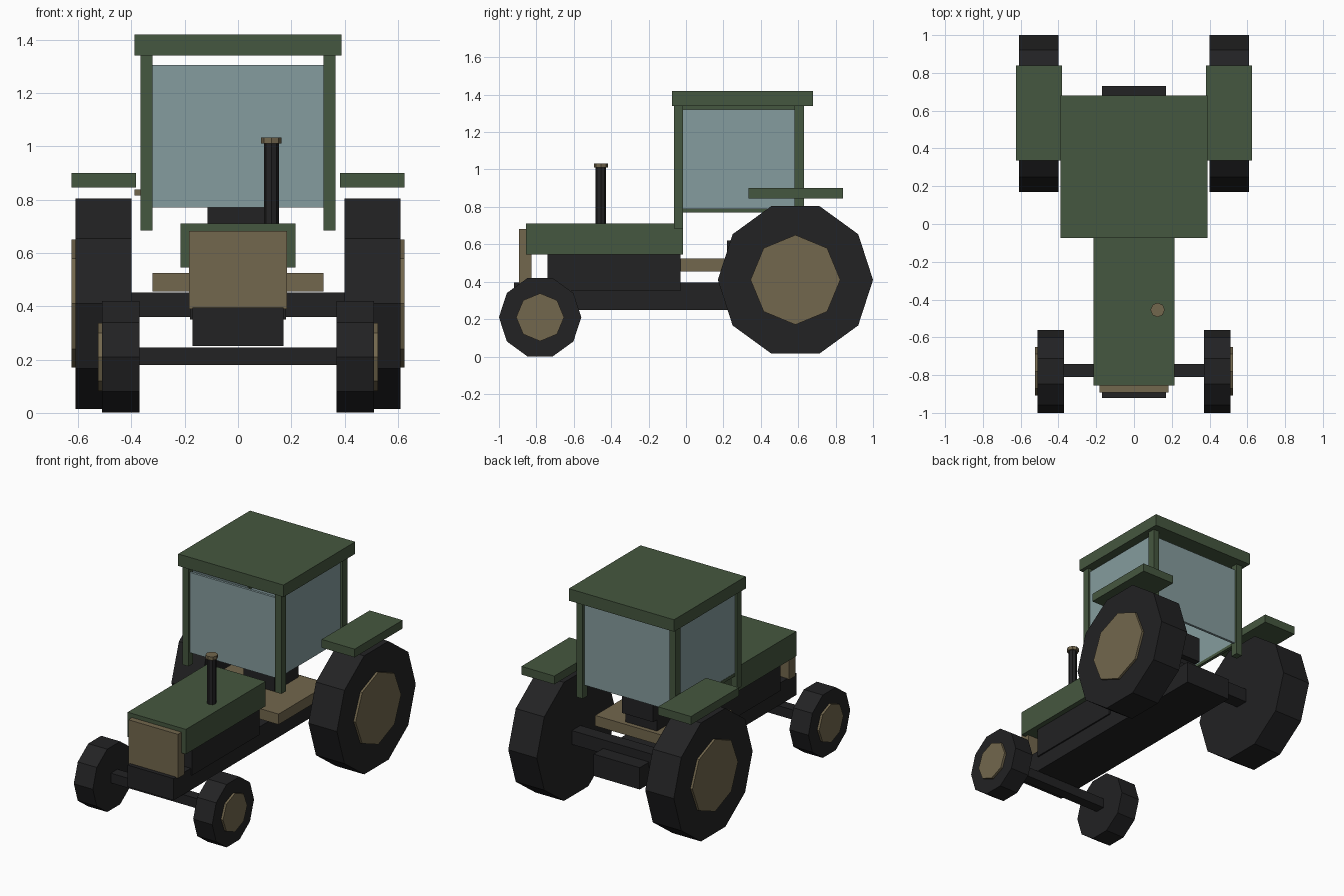
import bpy, bmesh, math
from mathutils import Vector

old = bpy.data.objects.get("Cube")
if old:
    bpy.data.objects.remove(old, do_unlink=True)


def material(name, rgb):
    m = bpy.data.materials.new(name)
    m.use_nodes = True
    m.diffuse_color = (*rgb, 1)
    bsdf = next(n for n in m.node_tree.nodes if n.type == 'BSDF_PRINCIPLED')
    bsdf.inputs["Base Color"].default_value = (*rgb, 1)
    return m


GREEN = material("body green", (0.06, 0.095, 0.05))
DARK = material("dark rubber", (0.016, 0.016, 0.017))
TAN = material("trim tan", (0.17, 0.136, 0.075))
GLASS = material("window blue", (0.235, 0.332, 0.342))


def finish(name, bm, mat):
    bmesh.ops.recalc_face_normals(bm, faces=bm.faces)
    mesh = bpy.data.meshes.new(name)
    bm.to_mesh(mesh)
    bm.free()
    mesh.materials.append(mat)
    obj = bpy.data.objects.new(name, mesh)
    bpy.context.collection.objects.link(obj)
    return obj


def box(name, mat, x, y, z):
    """Box from (min, max) ranges on each axis."""
    bm = bmesh.new()
    bmesh.ops.create_cube(bm, size=1)
    for v in bm.verts:
        v.co = [lo + (c + 0.5) * (hi - lo) for c, (lo, hi) in zip(v.co, (x, y, z))]
    return finish(name, bm, mat)


def prism(name, mat, start, offset, radius, sides):
    """Regular prism from start along offset (x or z axis)."""
    bm = bmesh.new()
    ring = []
    for i in range(sides):
        a = math.tau * i / sides
        c, s = radius * math.cos(a), radius * math.sin(a)
        local = (0, c, s) if offset[0] else (c, s, 0)
        ring.append(bm.verts.new(Vector(start) + Vector(local)))
    face = bm.faces.new(ring)
    new = bmesh.ops.extrude_face_region(bm, geom=[face], use_keep_orig=True)["geom"]
    tops = [g for g in new if isinstance(g, bmesh.types.BMVert)]
    bmesh.ops.translate(bm, verts=tops, vec=offset)
    return finish(name, bm, mat)


# Chassis, engine and axles
box("chassis", DARK, (-0.17, 0.17), (-0.92, 0.73), (0.25, 0.395))
box("engine_block", DARK, (-0.18, 0.18), (-0.74, -0.03), (0.35, 0.56))
box("front_axle", DARK, (-0.4, 0.4), (-0.81, -0.74), (0.18, 0.245))
box("rear_axle", DARK, (-0.43, 0.43), (0.54, 0.63), (0.36, 0.452))

# Hood, grille and exhaust
box("hood", GREEN, (-0.215, 0.215), (-0.855, -0.015), (0.545, 0.71))
box("grille", TAN, (-0.183, 0.183), (-0.893, -0.825), (0.39, 0.683))
prism("exhaust_pipe", DARK, (0.125, -0.455, 0.7), (0, 0, 0.31), 0.028, 8)
prism("exhaust_cap", TAN, (0.125, -0.455, 1.01), (0, 0, 0.023), 0.038, 8)

# Floor and seat
box("cab_floor", TAN, (-0.32, 0.32), (-0.03, 0.5), (0.455, 0.525))
box("seat_cushion", DARK, (-0.115, 0.115), (0.22, 0.47), (0.525, 0.62))
box("seat_back", DARK, (-0.115, 0.115), (0.43, 0.51), (0.6, 0.77))

# Cab roof and end windows
box("roof", GREEN, (-0.388, 0.388), (-0.075, 0.68), (1.34, 1.42))
for name, y in (("front_window", -0.04), ("rear_window", 0.605)):
    box(name, GLASS, (-0.33, 0.33), (y - 0.008, y + 0.008), (0.77, 1.305))

# Parts repeated on both sides
for side, s in (("left", 1), ("right", -1)):
    def span(a, b):
        return tuple(sorted((a * s, b * s)))

    for end, y in (("front", -0.065), ("rear", 0.58)):
        box(f"{side}_{end}_pillar", GREEN, span(0.32, 0.365), (y, y + 0.05), (0.685, 1.34))
    box(f"{side}_window", GLASS, span(0.334, 0.35), (-0.015, 0.58), (0.79, 1.32))
    box(f"{side}_fender", GREEN, span(0.382, 0.625), (0.335, 0.84), (0.845, 0.9))

    # Wheels with raised outer hubs: y, z, radius, hub radius, inner and outer x, hub x
    for end, y, z, r, hub_r, inner, outer, hub in (
            ("rear", 0.585, 0.41, 0.415, 0.24, 0.4, 0.61, 0.625),
            ("front", -0.78, 0.21, 0.22, 0.128, 0.37, 0.51, 0.525)):
        prism(f"{side}_{end}_tire", DARK, (inner * s, y, z), ((outer - inner) * s, 0, 0), r, 10)
        prism(f"{side}_{end}_hub", TAN, ((outer - 0.03) * s, y, z),
              ((hub - outer + 0.03) * s, 0, 0), hub_r, 8)

# Door rails and handle on the right side
for name, z in (("door_sill", 0.77), ("door_top_rail", 1.32)):
    box(name, GREEN, (-0.352, -0.332), (-0.015, 0.58), (z, z + 0.02))
box("door_handle", TAN, (-0.388, -0.345), (0.46, 0.54), (0.815, 0.838))
